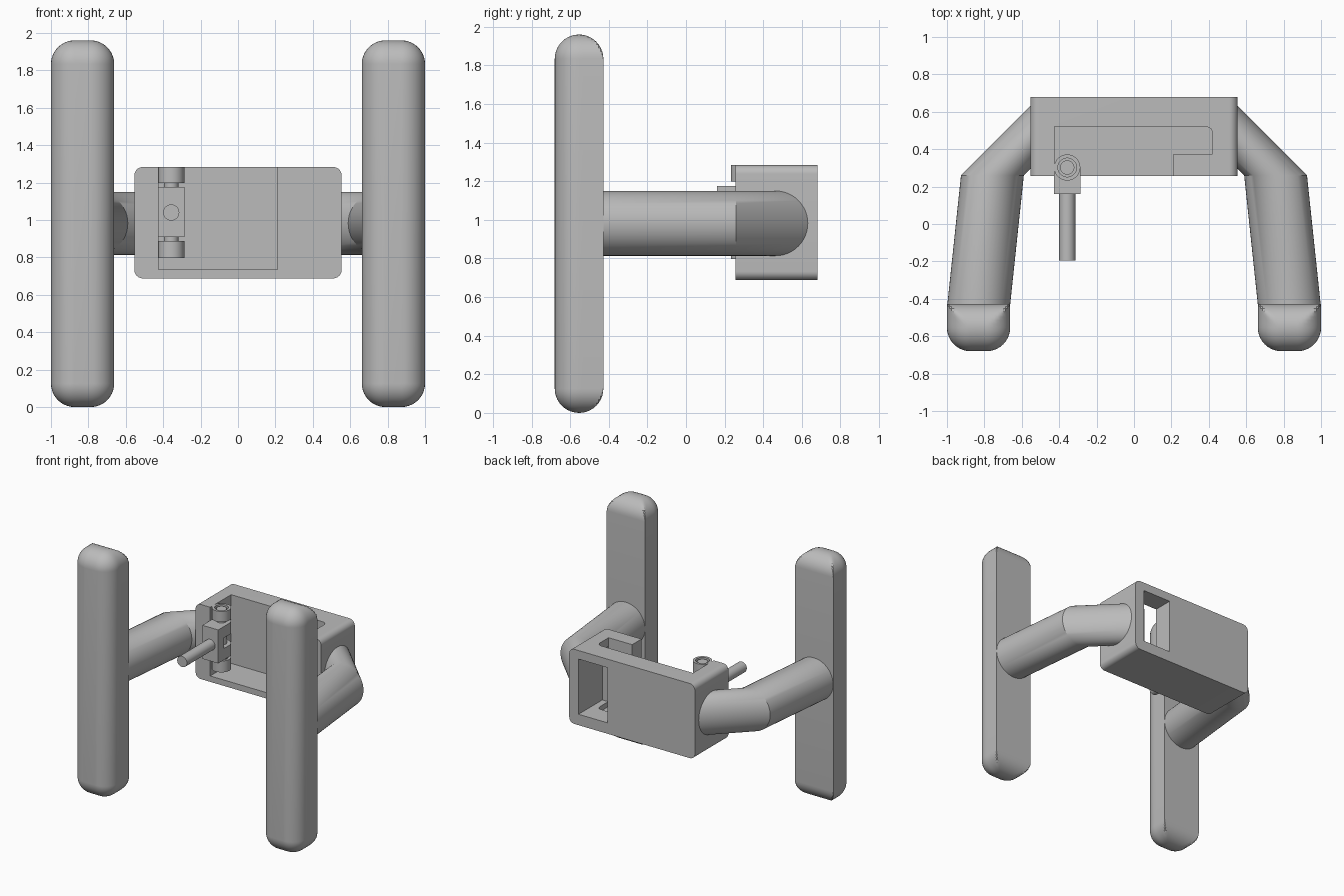
import bpy, bmesh
from math import sin, cos, pi, radians
from mathutils import Matrix, Vector

cube = bpy.data.objects.get("Cube")
if cube:
    bpy.data.objects.remove(cube, do_unlink=True)

grey = bpy.data.materials.new("plain_grey")
grey.use_nodes = True
grey.diffuse_color = (0.5, 0.5, 0.5, 1)
grey.node_tree.nodes["Principled BSDF"].inputs["Base Color"].default_value = (0.5, 0.5, 0.5, 1)


def finish(name, bm):
    """Turn a bmesh into a shaded object."""
    bmesh.ops.remove_doubles(bm, verts=bm.verts, dist=0.0002)
    bmesh.ops.recalc_face_normals(bm, faces=bm.faces)
    mesh = bpy.data.meshes.new(name)
    bm.to_mesh(mesh)
    bm.free()
    mesh.materials.append(grey)
    ob = bpy.data.objects.new(name, mesh)
    bpy.context.collection.objects.link(ob)
    shade(ob)
    return ob


def activate(ob):
    bpy.ops.object.select_all(action='DESELECT')
    ob.select_set(True)
    bpy.context.view_layer.objects.active = ob


def shade(ob):
    activate(ob)
    bpy.ops.object.shade_smooth_by_angle(angle=radians(32))


def loft(name, rings):
    """Skin matching rings of points and cap both ends."""
    bm = bmesh.new()
    loops = [[bm.verts.new(p) for p in ring] for ring in rings]
    n = len(loops[0])
    for a, b in zip(loops, loops[1:]):
        for i in range(n):
            j = (i + 1) % n
            bm.faces.new((a[i], a[j], b[j], b[i]))
    bm.faces.new(loops[0])
    bm.faces.new(loops[-1])
    return finish(name, bm)


def box(name, x0, x1, y0, y1, z0, z1):
    bm = bmesh.new()
    size = Vector((x1 - x0, y1 - y0, z1 - z0))
    mid = Vector((x0 + x1, y0 + y1, z0 + z1)) / 2
    bmesh.ops.create_cube(bm, size=1, matrix=Matrix.Translation(mid) @ Matrix.Diagonal(size).to_4x4())
    return finish(name, bm)


def cylinder(name, start, end, r):
    a, b = Vector(start), Vector(end)
    bm = bmesh.new()
    turn = (b - a).to_track_quat('Z', 'Y').to_matrix().to_4x4()
    bmesh.ops.create_cone(bm, cap_ends=True, segments=40, radius1=r, radius2=r,
                          depth=(b - a).length, matrix=Matrix.Translation((a + b) / 2) @ turn)
    return finish(name, bm)


def cut(ob, *cutters):
    """Subtract the cutters, then discard them."""
    for c in cutters:
        c.hide_render = True
        mod = ob.modifiers.new("cut", 'BOOLEAN')
        mod.operation, mod.solver, mod.object = 'DIFFERENCE', 'EXACT', c
        activate(ob)
        bpy.ops.object.modifier_apply(modifier=mod.name)
        bpy.data.objects.remove(c, do_unlink=True)
    shade(ob)


def rounded_rect(cx, cz, hx, hz, r, steps=10):
    """Corner arcs around inner corners at half sizes hx, hz, in the XZ plane."""
    pts = []
    for k, (sx, sz) in enumerate(((1, 1), (-1, 1), (-1, -1), (1, -1))):
        for i in range(steps + 1):
            t = (k + i / steps) * pi / 2
            pts.append((cx + sx * hx + r * cos(t), cz + sz * hz + r * sin(t)))
    return pts


# Upright handles: rounded front and ends, flat back
MID_Z, R = 0.98, 0.126
HX, HZ, YC = 0.169 - R, 0.98 - R, -0.68 + R


def handle(name, side):
    rings = []
    for i in range(11):
        t = i / 10 * pi / 2
        rings.append([(x, YC - R * cos(t), z)
                      for x, z in rounded_rect(side * 0.831, MID_Z, HX, HZ, R * sin(t))])
    for i in range(1, 11):
        t = i / 10 * pi / 2
        top = HZ + R * cos(t)
        rings.append([(x, YC + R * sin(t), MID_Z + max(-top, min(top, z - MID_Z)))
                      for x, z in rounded_rect(side * 0.831, MID_Z, HX, HZ, R)])
    return loft(name, rings)


# Bent arms: round section, straight run and then a 45 degree run into the housing
def arm(name, side):
    rings = [[], [], []]
    r, elbow_y, end_x = 0.168, 0.26, 0.53
    for i in range(48):
        t = i / 48 * 2 * pi
        u, z = r * cos(t), MID_Z + 0.002 + r * sin(t)
        x = 0.757 + u
        rings[0].append((side * (0.83 + u), -0.43, z))
        rings[1].append((side * x, elbow_y, z))
        rings[2].append((side * end_x, elbow_y + x - end_x, z))
    return loft(name, rings)


for word, side in (("left", 1), ("right", -1)):
    handle(word + "_handle", side)
    arm(word + "_arm", side)

# Housing with an open-topped pocket, a side slot and a rear window
TOP, LOW = 1.283, 0.688
outline = rounded_rect(0, (TOP + LOW) / 2, 0.554 - 0.045, (TOP - LOW) / 2 - 0.045, 0.045)
housing = loft("housing", [[(x, y, z) for x, z in outline] for y in (0.257, 0.68)])
slot_outline = [(0.1, 0.375), (0.42, 0.375), (0.42, 0.49), (0.41, 0.51), (0.39, 0.52), (0.1, 0.52)]
cut(housing,
    box("pocket_cutter", -0.425, 0.212, 0.1, 0.52, 0.735, 1.5),
    loft("slot_cutter", [[(x, y, z) for x, y in slot_outline] for z in (0.735, 1.5)]),
    box("window_cutter", 0.218, 0.472, 0.38, 0.8, 0.775, 1.215))

# Hinge: two fixed barrels, a pin, and a swinging block with a lever
HXX, HY = -0.357, 0.302
for word, z0, z1 in (("upper", 1.198, TOP), ("lower", 0.797, 0.888)):
    barrel = cylinder(word + "_hinge_barrel", (HXX, HY, z0), (HXX, HY, z1), 0.07)
    cut(barrel, cylinder("bore_cutter", (HXX, HY, z0 - 0.1), (HXX, HY, z1 + 0.1), 0.05))
cylinder("hinge_pin", (HXX, HY, 0.8), (HXX, HY, TOP - 0.008), 0.038)

block = box("hinge_block", HXX - 0.07, HXX + 0.07, 0.16, HY, 0.909, 1.176)
cut(block, box("notch_cutter", HXX - 0.2, HXX + 0.2, 0.235, 0.5, 1.0, 1.085))
for word, z0, z1 in (("upper", 1.085, 1.176), ("lower", 0.909, 1.0)):
    cylinder(word + "_knuckle", (HXX, HY, z0), (HXX, HY, z1), 0.0695)
cylinder("lever", (HXX, 0.17, 1.04), (HXX, -0.195, 1.04), 0.043)
